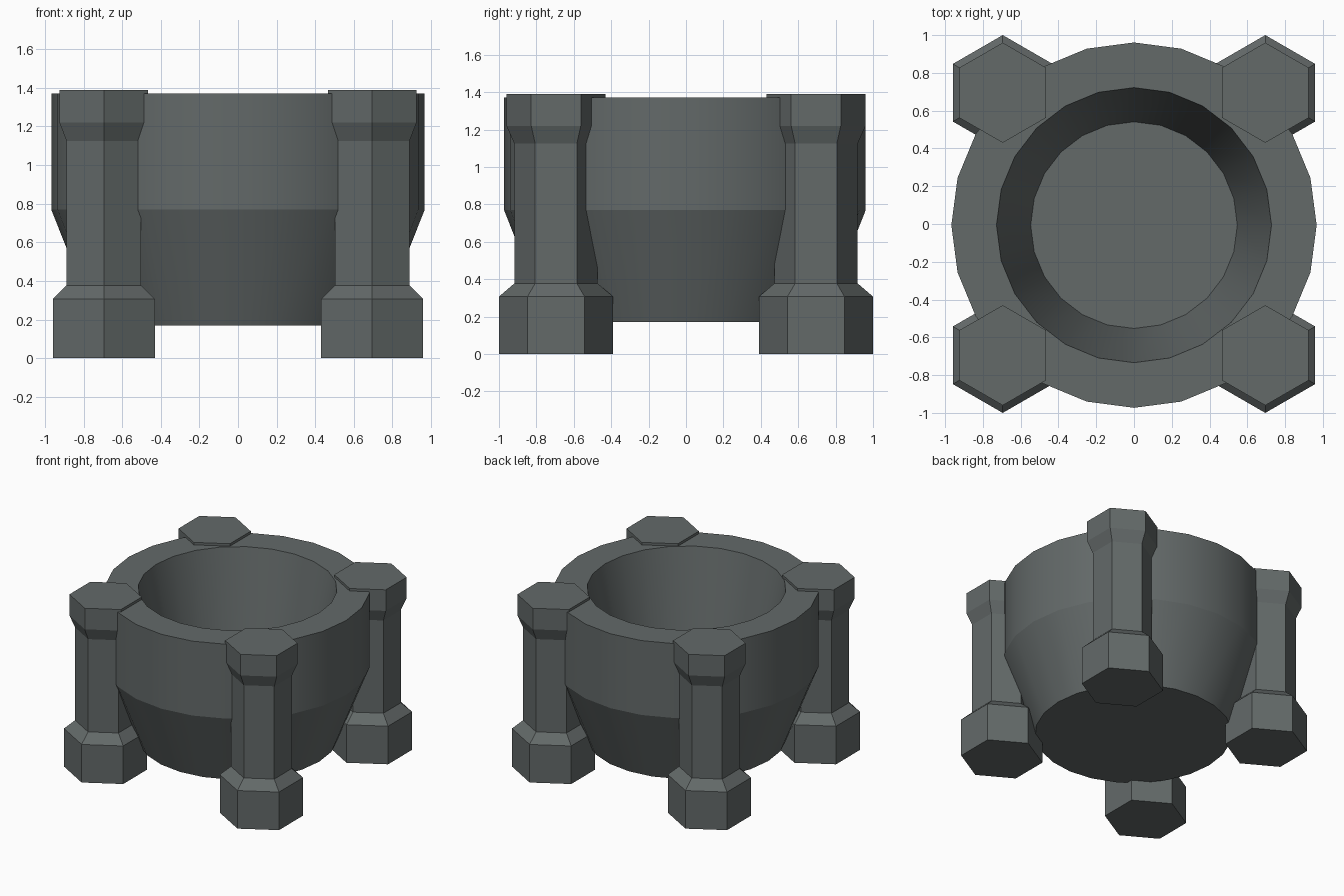
import bpy, bmesh, math

if "Cube" in bpy.data.objects:
    bpy.data.objects.remove(bpy.data.objects["Cube"])

# Single stone colour
stone = bpy.data.materials.new("dark_grey_stone")
stone.diffuse_color = (0.125, 0.142, 0.141, 1)
stone.use_nodes = True
stone.node_tree.nodes["Principled BSDF"].inputs["Base Color"].default_value = stone.diffuse_color


def lathe(name, profile, sides, centre, smooth):
    """Stack rings of (radius, z), join them with quads and cap both ends."""
    bm = bmesh.new()
    rings = []
    for r, z in profile:
        ring = []
        for i in range(sides):
            a = math.pi / 2 + 2 * math.pi * i / sides
            ring.append(bm.verts.new((r * math.cos(a), r * math.sin(a), z)))
        rings.append(ring)
    for lo, hi in zip(rings, rings[1:]):
        for i in range(sides):
            j = (i + 1) % sides
            bm.faces.new((lo[i], lo[j], hi[j], hi[i]))
    bm.faces.new(rings[0][::-1])
    bm.faces.new(rings[-1])
    bmesh.ops.recalc_face_normals(bm, faces=bm.faces)
    mesh = bpy.data.meshes.new(name)
    bm.to_mesh(mesh)
    bm.free()
    mesh.materials.append(stone)
    ob = bpy.data.objects.new(name, mesh)
    ob.location = centre
    bpy.context.collection.objects.link(ob)
    if smooth:
        bpy.ops.object.select_all(action='DESELECT')
        ob.select_set(True)
        bpy.context.view_layer.objects.active = ob
        bpy.ops.object.shade_smooth_by_angle(angle=math.radians(20))
    return ob


# Bowl: tapered base, straight wall, flat rim, sloping hollow
lathe("bowl", [(0.73, 0.17), (0.967, 0.77), (0.967, 1.37), (0.728, 1.37), (0.547, 0.5)],
      24, (0, -0.006, 0), True)

# Four hexagonal pillars with wide feet and flared heads
pillar = [(0.305, 0), (0.305, 0.307), (0.223, 0.377), (0.223, 1.125),
          (0.265, 1.22), (0.265, 1.39)]
for side, x in (("left", -0.695), ("right", 0.695)):
    for end, y in (("front", -0.695), ("back", 0.695)):
        lathe(f"{end}_{side}_pillar", pillar, 6, (x, y, 0), False)
